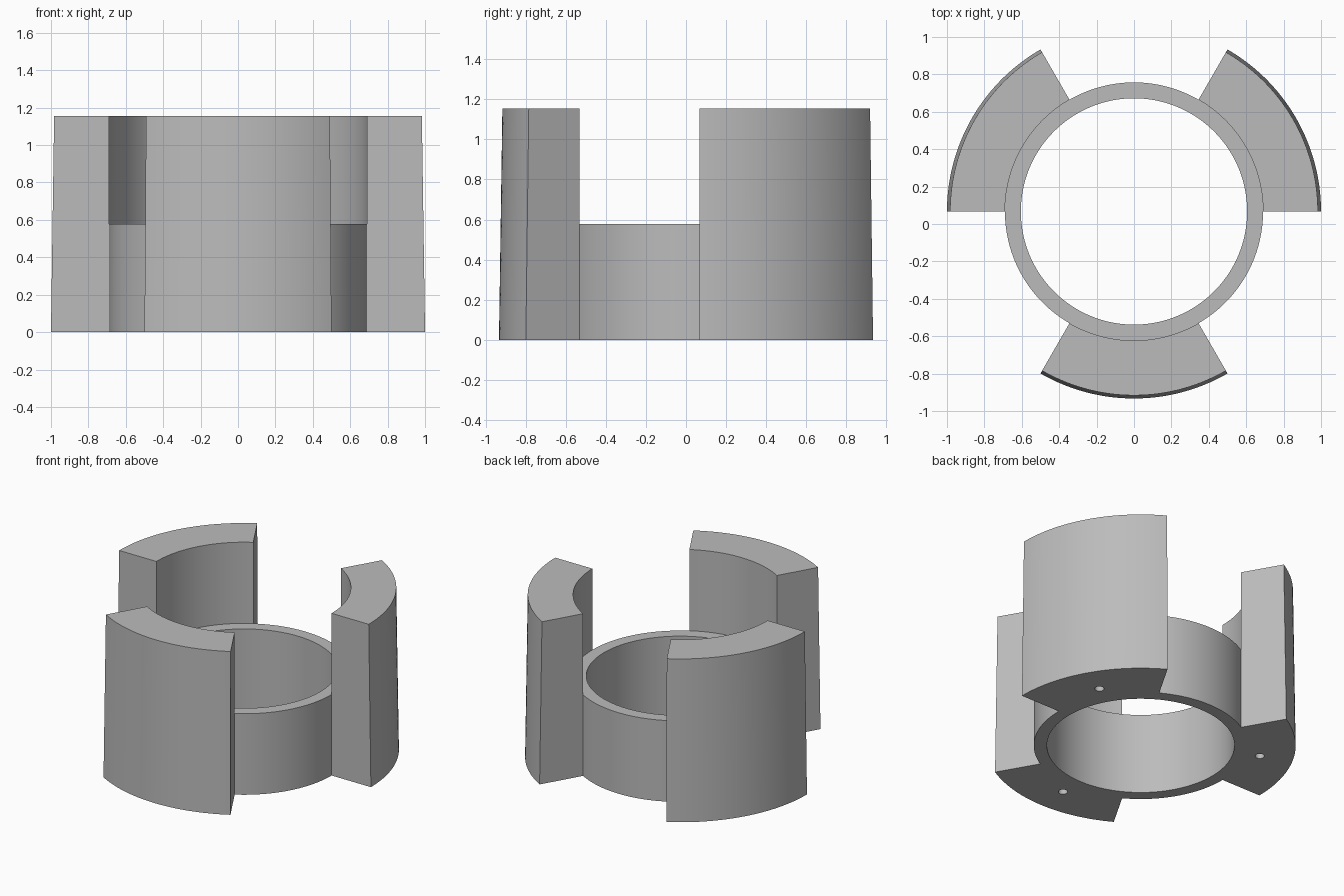
import bpy, bmesh
from math import cos, sin, radians

cube = bpy.data.objects.get("Cube")
if cube:
    bpy.data.objects.remove(cube, do_unlink=True)

CENTRE_Y = 0.067
BORE, COLLAR = 0.605, 0.69          # collar radii
COLLAR_H, JAW_H = 0.577, 1.155      # heights
JAW_FOOT, JAW_TOP = 1.0, 0.983      # tapered outer jaw radius
STEP = 2                            # degrees per segment

grey = bpy.data.materials.new("light_grey")
grey.use_nodes = True
colour = (0.5, 0.5, 0.5, 1)
grey.diffuse_color = colour
grey.node_tree.nodes["Principled BSDF"].inputs["Base Color"].default_value = colour

# Cross-sections as (radius, height)
collar_profile = [(COLLAR, 0), (BORE, 0), (BORE, COLLAR_H), (COLLAR, COLLAR_H)]
jaw_profile = [(COLLAR, COLLAR_H), (COLLAR, JAW_H), (JAW_TOP, JAW_H),
               (JAW_FOOT, 0), (COLLAR, 0)]


def ring_points(bm, profile, degrees):
    a = radians(degrees)
    return [bm.verts.new((r * cos(a), r * sin(a) + CENTRE_Y, z)) for r, z in profile]


# Collar with three full-height jaws, swept segment by segment
bm = bmesh.new()
for start in range(0, 360, STEP):
    in_jaw = start % 120 < 60
    profile = collar_profile + (jaw_profile[1:-1] if in_jaw else [])
    p = ring_points(bm, profile, start)
    q = ring_points(bm, profile, start + STEP)
    for i in range(len(p)):
        j = (i + 1) % len(p)
        bm.faces.new((p[i], p[j], q[j], q[i]))

# Flat radial end walls of the jaws
for end in range(0, 360, 60):
    bm.faces.new(ring_points(bm, jaw_profile, end))
bmesh.ops.remove_doubles(bm, verts=bm.verts, dist=0.0005)
bmesh.ops.recalc_face_normals(bm, faces=bm.faces)
mesh = bpy.data.meshes.new("collar_with_jaws")
bm.to_mesh(mesh)
bm.free()
mesh.materials.append(grey)
body = bpy.data.objects.new("collar_with_jaws", mesh)
bpy.context.collection.objects.link(body)

# Blind pin holes under the middle of each jaw
for n, mid in enumerate((30, 150, 270)):
    a = radians(mid)
    bpy.ops.mesh.primitive_cylinder_add(
        vertices=32, radius=0.03, depth=0.4,
        location=(0.78 * cos(a), 0.78 * sin(a) + CENTRE_Y, 0))
    cutter = bpy.context.object
    cutter.name = f"pin_hole_cutter_{n + 1}"
    cutter.data.materials.append(grey)
    cutter.hide_render = True
    cutter.hide_set(True)
    cut = body.modifiers.new(f"pin_hole_{n + 1}", "BOOLEAN")
    cut.operation = "DIFFERENCE"
    cut.solver = "EXACT"
    cut.object = cutter

# Bake the holes and shade smooth with sharp edges kept
bpy.ops.object.select_all(action="DESELECT")
body.select_set(True)
bpy.context.view_layer.objects.active = body
for name in [m.name for m in body.modifiers]:
    bpy.ops.object.modifier_apply(modifier=name)
for ob in [o for o in bpy.data.objects if o.name.startswith("pin_hole_cutter")]:
    bpy.data.objects.remove(ob, do_unlink=True)
bpy.ops.object.shade_smooth_by_angle(angle=radians(30))
